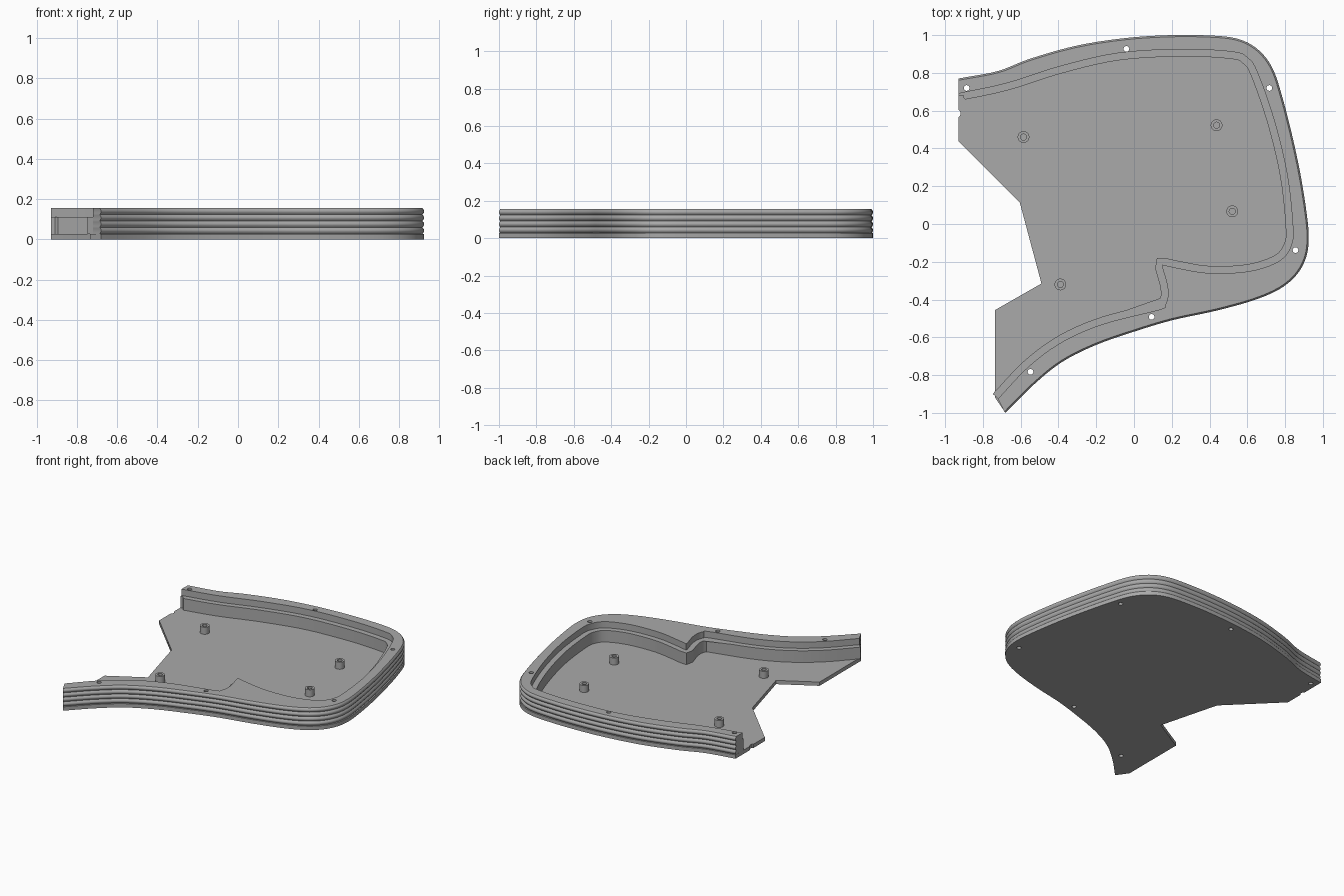
import bpy, bmesh, math
from mathutils import Vector

cube = bpy.data.objects.get("Cube")
if cube:
    bpy.data.objects.remove(cube, do_unlink=True)

grey = bpy.data.materials.new("plain_grey")
grey.use_nodes = True
COLOUR = (0.40, 0.40, 0.40, 1)
grey.diffuse_color = COLOUR
grey.node_tree.nodes["Principled BSDF"].inputs["Base Color"].default_value = COLOUR

FLOOR, LEDGE, TOP = 0.027, 0.11, 0.155


def smooth_path(points, steps=5):
    """Catmull-Rom curve through the points."""
    p = [Vector(q) for q in points]
    p = [2 * p[0] - p[1]] + p + [2 * p[-1] - p[-2]]
    out = []
    for a, b, c, d in zip(p, p[1:], p[2:], p[3:]):
        for i in range(steps):
            t = i / steps
            out.append(0.5 * (2 * b + (c - a) * t + (2 * a - 5 * b + 4 * c - d) * t**2
                              + (3 * b - a - 3 * c + d) * t**3))
    return out + [p[-2]]


def inset(path, dist):
    """Shift an open path to the right of its direction."""
    out = []
    for i, p in enumerate(path):
        before = (p - path[i - 1]).normalized() if i else None
        after = (path[i + 1] - p).normalized() if i < len(path) - 1 else before
        before = before or after
        t = (before + after).normalized()
        out.append(p + Vector((t.y, -t.x)) * dist * min(1 / max(t.dot(after), 0.1), 1.2))
    return out


def loft(name, rings, smooth=True):
    """Join (outline, height) rings into one capped solid."""
    bm = bmesh.new()
    loops = [[bm.verts.new((p[0], p[1], z)) for p in ring] for ring, z in rings]
    n = len(loops[0])
    for a, b in zip(loops, loops[1:]):
        for i in range(n):
            j = (i + 1) % n
            bm.faces.new((a[i], a[j], b[j], b[i]))
    caps = [bm.faces.new(loops[0]), bm.faces.new(loops[-1])]
    bmesh.ops.triangulate(bm, faces=caps)
    bmesh.ops.recalc_face_normals(bm, faces=bm.faces)
    mesh = bpy.data.meshes.new(name)
    bm.to_mesh(mesh)
    bm.free()
    mesh.materials.append(grey)
    obj = bpy.data.objects.new(name, mesh)
    bpy.context.collection.objects.link(obj)
    if smooth:
        shade(obj)
    return obj


def select(obj):
    bpy.ops.object.select_all(action="DESELECT")
    obj.select_set(True)
    bpy.context.view_layer.objects.active = obj


def shade(obj):
    select(obj)
    bpy.ops.object.shade_smooth_by_angle(angle=math.radians(32))


def circle(x, y, r, n=20):
    return [(x + r * math.cos(math.tau * i / n), y + r * math.sin(math.tau * i / n))
            for i in range(n)]


# Outer edge, running from the back left end round to the front left end
outer = smooth_path([
    (-.93, .77), (-.72, .81), (-.55, .875), (-.3, .945), (-.04, .985), (.2, 1), (.4, .998),
    (.53, .985), (.62, .95), (.69, .89), (.74, .81), (.78, .69), (.83, .5), (.88, .27),
    (.915, .05), (.925, -.08), (.91, -.18), (.86, -.27), (.77, -.345), (.63, -.405),
    (.43, -.46), (.2, -.51), (0, -.57), (-.2, -.64), (-.38, -.73), (-.53, -.85), (-.68, -1)])

# Inner edge of the rim, with the inward kink on the front side
rim = smooth_path([
    (-.93, .69), (-.675, .745), (-.39, .835), (-.08, .905), (.27, .925), (.53, .91), (.6, .88),
    (.65, .81), (.74, .555), (.81, .265), (.84, 0), (.833, -.11), (.77, -.195), (.61, -.25),
    (.4, -.26), (.24, -.235), (.15, -.215)])
rim += smooth_path([(.15, -.23), (.175, -.32), (.18, -.38), (.165, -.43), (.135, -.453),
                    (-.156, -.527), (-.373, -.62), (-.553, -.75), (-.72, -.925)])

# Floor plate with the cut-away left side
left_side = [(-.735, -.92), (-.735, -.455), (-.49, -.315), (-.605, .115), (-.93, .44)]
cable_notch = [(-.93, .565), (-.921, .572), (-.918, .585), (-.921, .598), (-.93, .605)]
plate = outer + left_side + cable_notch
floor = loft("floor_plate", [(plate, 0), (plate, FLOOR)], False)

# Raised wall with four rounded ribs on the outside
wall_rings = []
RIBS, STEPS, DEPTH = 4, 6, 0.009
for i in range(RIBS * STEPS + 1):
    bulge = math.sin(math.pi * (i % STEPS) / STEPS)
    edge = inset(outer, DEPTH * (1 - bulge))
    wall_rings.append((edge + rim[::-1], FLOOR + (TOP - FLOOR) * i / (RIBS * STEPS)))
wall = loft("ribbed_wall", wall_rings, False)

# Lower ledge along the inside of the wall, stopping short of the back end
run = [p for p in rim if p.x > -.88 or p.y < 0]
run.insert(0, Vector((-.88, .701)))
step = run + inset(run, 0.038)[::-1]
loft("inner_ledge", [(step, FLOOR), (step, LEDGE)])
stub = [(-.93, .69), (-.88, .701), (-.88, .682), (-.93, .678)]
loft("ledge_end", [(stub, FLOOR), (stub, LEDGE)])

# Screw holes through the wall and floor
for x, y in [(-.04, .927), (-.886, .72), (.717, .72), (.855, -.138), (.093, -.492),
             (-.548, -.783)]:
    drill = loft("drill", [(circle(x, y, .015), -.1), (circle(x, y, .015), .3)], False)
    drill.hide_render = True
    for body in (floor, wall):
        cut = body.modifiers.new("hole", "BOOLEAN")
        cut.operation, cut.solver, cut.object = "DIFFERENCE", "EXACT", drill
        select(body)
        bpy.ops.object.modifier_apply(modifier=cut.name)
    bpy.data.objects.remove(drill, do_unlink=True)
shade(floor)
shade(wall)

# Hollow mounting posts
for i, (x, y) in enumerate([(-.585, .46), (.437, .523), (.52, .067), (-.39, -.32)]):
    loft(f"mounting_post_{i + 1}", [
        (circle(x, y, .031, 32), FLOOR - .005), (circle(x, y, .031, 32), .077),
        (circle(x, y, .016, 32), .077), (circle(x, y, .016, 32), FLOOR + .002)])
